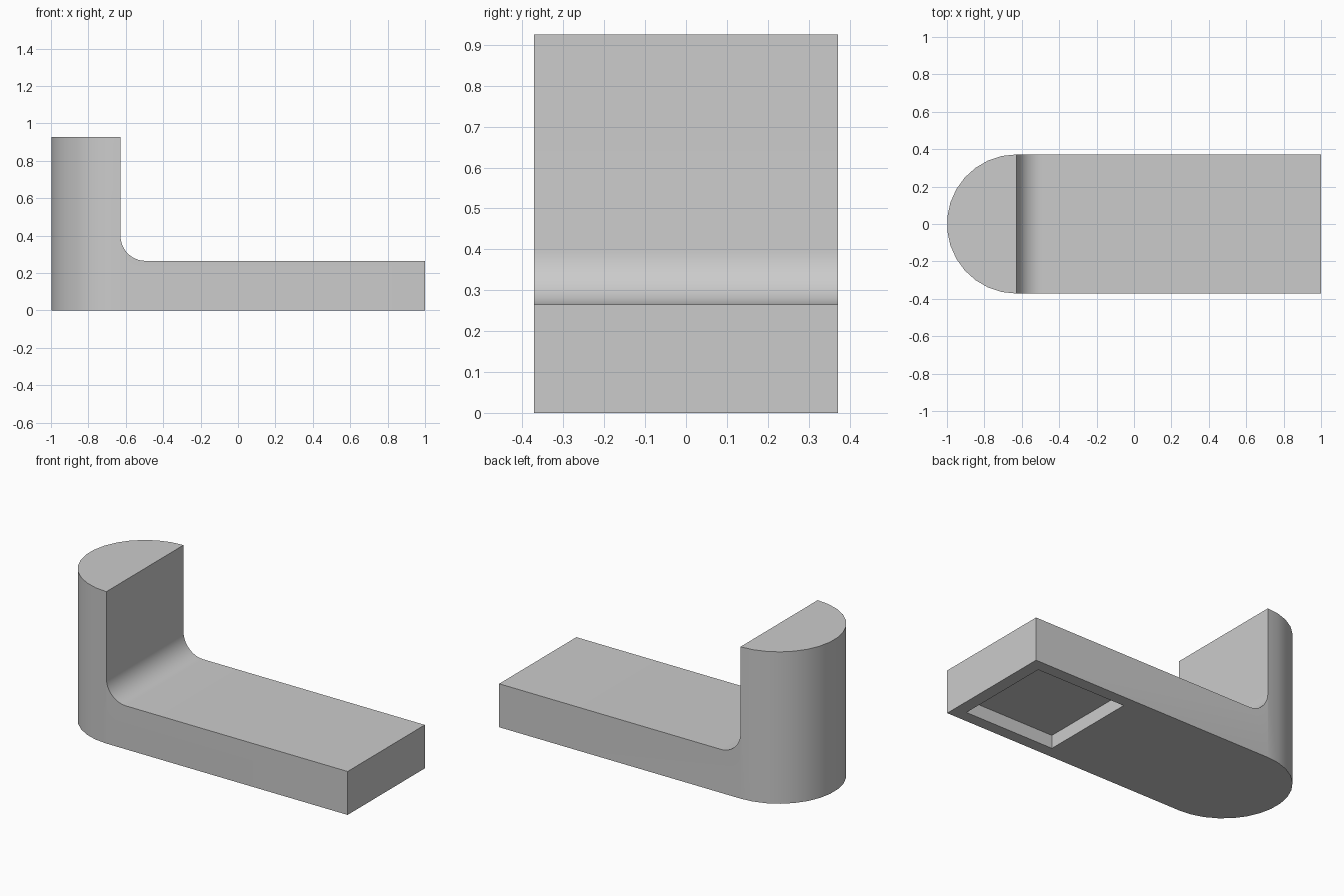
import bpy, bmesh
from math import sin, cos, pi, radians

cube = bpy.data.objects.get("Cube")
if cube:
    bpy.data.objects.remove(cube, do_unlink=True)

R = 0.372                  # half width and radius of the rounded end
WALL = R - 1.0             # x of the flat upright face
HEIGHT, DECK, FILLET = 0.926, 0.265, 0.133

grey = bpy.data.materials.new("plain grey")
grey.use_nodes = True
COLOUR = (0.6, 0.6, 0.6, 1)
grey.diffuse_color = COLOUR
grey.node_tree.nodes["Principled BSDF"].inputs["Base Color"].default_value = COLOUR


def prism(name, outline, offset):
    """Extrude a closed 3D outline along an offset."""
    bm = bmesh.new()
    face = bm.faces.new([bm.verts.new(p) for p in outline])
    moved = bmesh.ops.extrude_face_region(bm, geom=[face])["geom"]
    bmesh.ops.translate(bm, vec=offset,
                        verts=[v for v in moved if isinstance(v, bmesh.types.BMVert)])
    bmesh.ops.recalc_face_normals(bm, faces=bm.faces)
    mesh = bpy.data.meshes.new(name)
    bm.to_mesh(mesh)
    bm.free()
    mesh.materials.append(grey)
    obj = bpy.data.objects.new(name, mesh)
    bpy.context.collection.objects.link(obj)
    return obj


def arc(cx, cy, r, start, end, steps):
    angles = [radians(start + (end - start) * i / steps) for i in range(steps + 1)]
    return [(cx + r * cos(a), cy + r * sin(a)) for a in angles]


# Plan outline: straight bar with a half-round end
plan = [(1, -R), (1, R)] + arc(WALL, 0, R, 90, 270, 15)
body = prism("l_shaped_body", [(x, y, 0) for x, y in plan], (0, 0, HEIGHT))

# Space above the deck, with a rounded inner corner
space = [(2, DECK), (2, 2), (WALL, 2)]
space += arc(WALL + FILLET, DECK + FILLET, FILLET, 180, 270, 12)
upper = prism("upper_space_cutter", [(x, -1, z) for x, z in space], (0, 2, 0))

# Square pocket under the free end
x0, x1, half = 0.325, 0.925, 0.3
corners = [(x0, -half), (x1, -half), (x1, half), (x0, half)]
pocket = prism("pocket_cutter", [(x, y, -0.1) for x, y in corners], (0, 0, 0.18))

for cutter in (upper, pocket):
    mod = body.modifiers.new(cutter.name, "BOOLEAN")
    mod.operation = "DIFFERENCE"
    mod.solver = "EXACT"
    mod.object = cutter

# Apply the cuts, then drop the cutters
bpy.context.view_layer.objects.active = body
body.select_set(True)
for mod in list(body.modifiers):
    bpy.ops.object.modifier_apply(modifier=mod.name)
for cutter in (upper, pocket):
    bpy.data.objects.remove(cutter, do_unlink=True)
bpy.ops.object.shade_smooth_by_angle(angle=radians(30))
